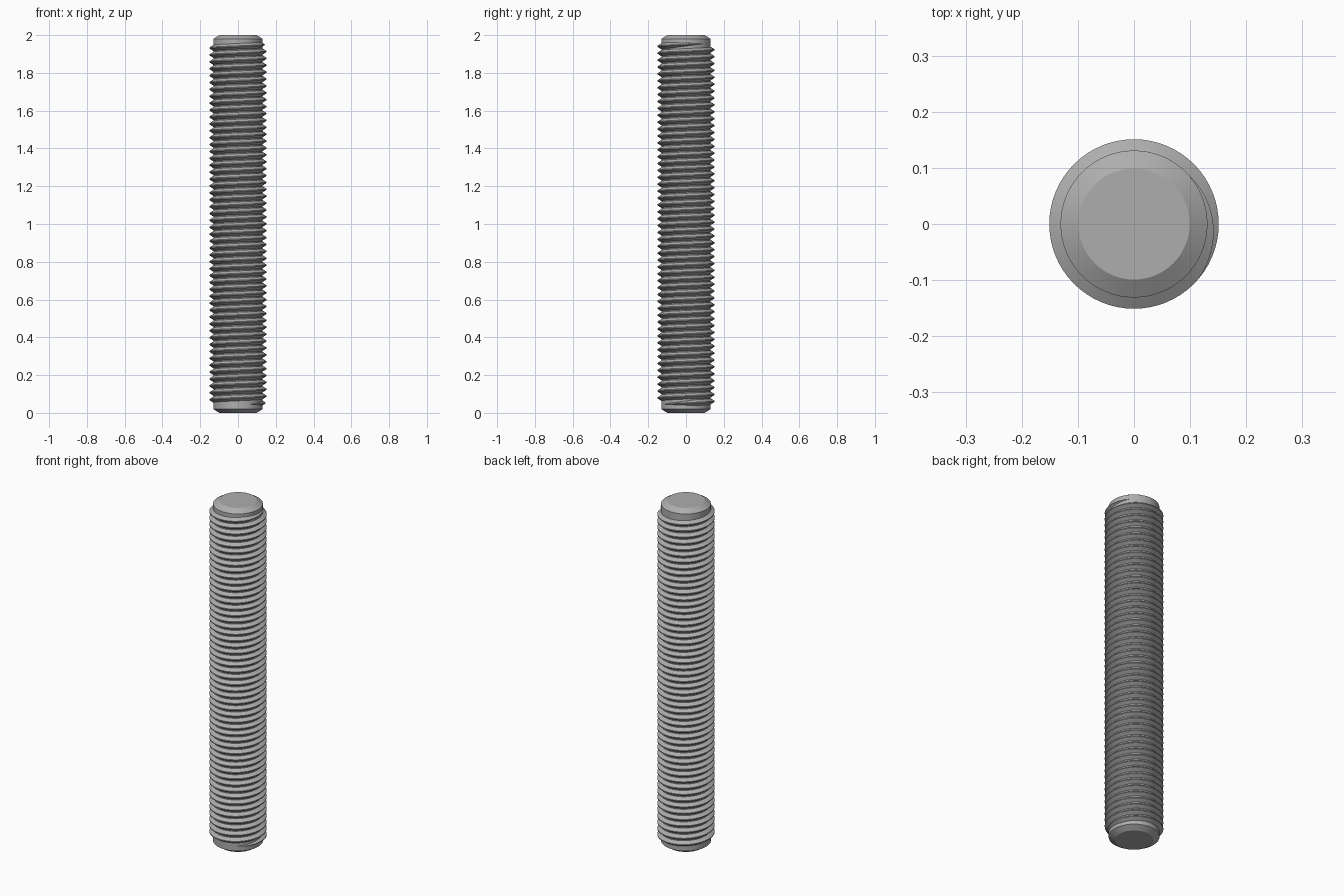
import bpy, bmesh, math

cube = bpy.data.objects.get("Cube")
if cube:
    bpy.data.objects.remove(cube, do_unlink=True)

steel = bpy.data.materials.new("grey steel")
steel.use_nodes = True
colour = (0.42, 0.42, 0.42, 1)
steel.diffuse_color = colour
steel.node_tree.nodes["Principled BSDF"].inputs["Base Color"].default_value = colour

SEG = 64
LENGTH, CORE, CREST = 2.0, 0.131, 0.151
PITCH = 0.0365
THREAD_LOW, THREAD_HIGH = 0.045, 1.955


def finish(bm, name):
    bmesh.ops.recalc_face_normals(bm, faces=bm.faces)
    mesh = bpy.data.meshes.new(name)
    bm.to_mesh(mesh)
    bm.free()
    mesh.materials.append(steel)
    obj = bpy.data.objects.new(name, mesh)
    bpy.context.collection.objects.link(obj)
    bpy.ops.object.select_all(action='DESELECT')
    obj.select_set(True)
    bpy.context.view_layer.objects.active = obj
    bpy.ops.object.shade_smooth_by_angle(angle=math.radians(25))


def bridge(bm, a, b, closed):
    n = len(a)
    for i in range(n if closed else n - 1):
        j = (i + 1) % n
        bm.faces.new((a[i], a[j], b[j], b[i]))


# Core rod with chamfered ends
bm = bmesh.new()
rings = []
for r, z in [(0.099, 0), (CORE, 0.02), (CORE, LENGTH - 0.02), (0.099, LENGTH)]:
    rings.append([bm.verts.new((r * math.cos(2 * math.pi * i / SEG),
                                r * math.sin(2 * math.pi * i / SEG), z)) for i in range(SEG)])
for a, b in zip(rings, rings[1:]):
    bridge(bm, a, b, True)
bm.faces.new(rings[0])
bm.faces.new(rings[-1])
finish(bm, "rod_core")

# Right-hand helical ridge, fading into the core at both ends
bm = bmesh.new()
turns = (THREAD_HIGH - THREAD_LOW) / PITCH
steps = round(turns * SEG)
end_angle = math.radians(50)
fade = SEG // 4
rows = []
for s in range(steps + 1):
    angle = end_angle - (steps - s) * 2 * math.pi / SEG
    z = THREAD_LOW + s * PITCH / SEG
    grow = max(0.03, min(1, s / fade, (steps - s) / fade))
    root = CORE - 0.002
    crest = root + (CREST - root) * grow
    half = PITCH * 0.46 * grow
    tip = PITCH * 0.07 * grow
    rows.append([bm.verts.new((r * math.cos(angle), r * math.sin(angle), z + dz))
                 for r, dz in ((root, -half), (crest, -tip), (crest, tip), (root, half))])
for a, b in zip(rows, rows[1:]):
    bridge(bm, a, b, True)
bm.faces.new(rows[0])
bm.faces.new(rows[-1])
finish(bm, "thread")
